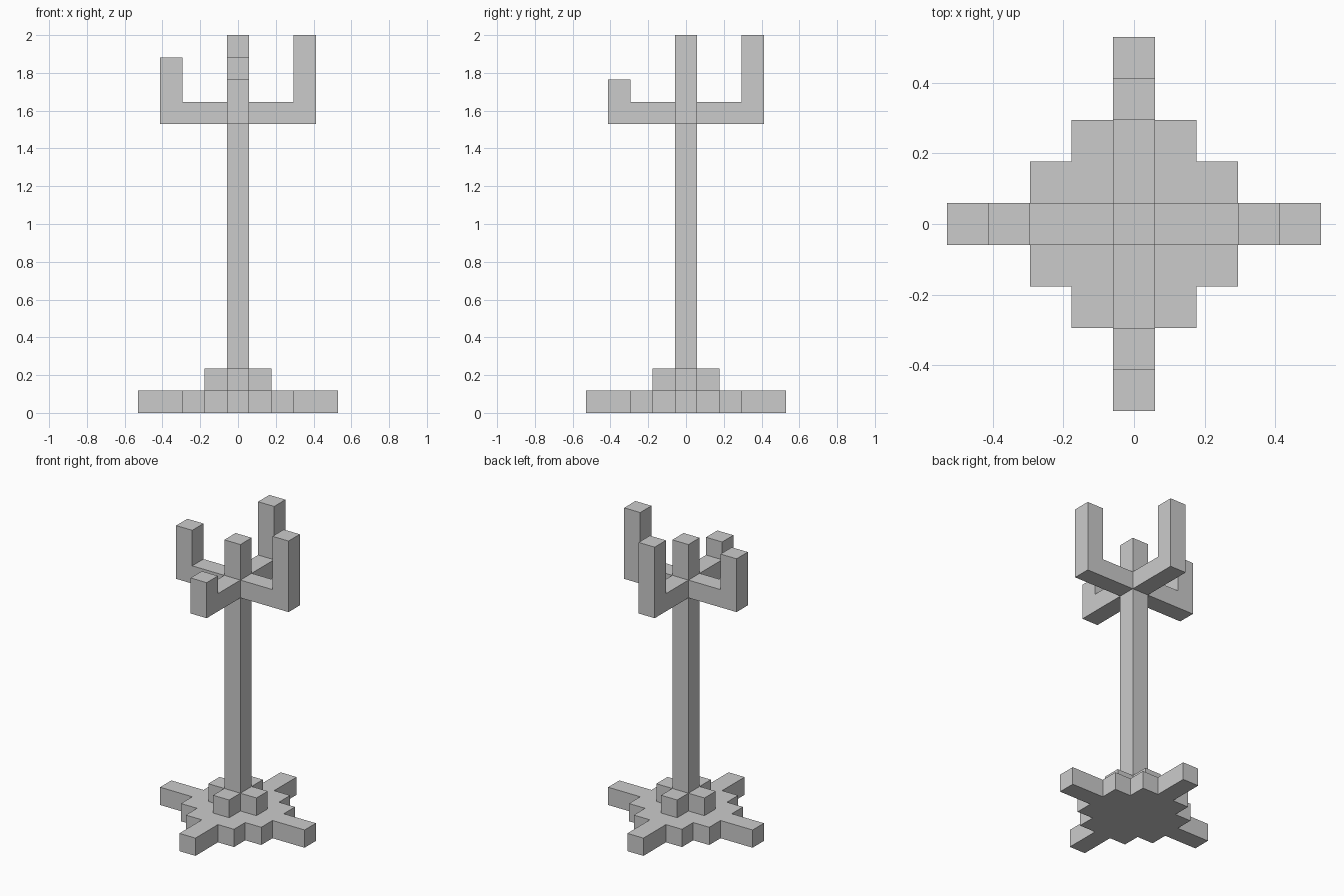
import bpy, bmesh
from math import radians
from mathutils import Matrix, Vector

if "Cube" in bpy.data.objects:
    bpy.data.objects.remove(bpy.data.objects["Cube"])

U = 2 / 17  # one block; the model is 17 blocks tall


def prism(name, points, extrude, rotation=0):
    """Extrude a flat outline (in blocks) into a solid, then turn it about z."""
    bm = bmesh.new()
    face = bm.faces.new([bm.verts.new(p) for p in points])
    result = bmesh.ops.extrude_face_region(bm, geom=[face])
    verts = [v for v in result["geom"] if isinstance(v, bmesh.types.BMVert)]
    bmesh.ops.translate(bm, vec=Vector(extrude), verts=verts)
    if face.is_valid and len(face.link_loops if hasattr(face, "link_loops") else face.loops) == 0:
        bm.faces.remove(face)
    bmesh.ops.recalc_face_normals(bm, faces=bm.faces)
    bm.transform(Matrix.Rotation(radians(rotation), 4, "Z") @ Matrix.Scale(U, 4))
    mesh = bpy.data.meshes.new(name)
    bm.to_mesh(mesh)
    bm.free()
    obj = bpy.data.objects.new(name, mesh)
    bpy.context.collection.objects.link(obj)
    return obj


def four_way(quarter, z):
    """Repeat a quarter outline around the z axis."""
    points = []
    for _ in range(4):
        points += [(x, y, z) for x, y in quarter]
        quarter = [(-y, x) for x, y in quarter]
    return points


# Stepped foot with four long toes
foot = [(4.5, .5), (2.5, .5), (2.5, 1.5), (1.5, 1.5), (1.5, 2.5), (.5, 2.5), (.5, 4.5)]
prism("foot", four_way(foot, 0), (0, 0, 1))

# Plus-shaped collar around the pole
prism("collar", four_way([(1.5, .5), (.5, .5), (.5, 1.5)], 1), (0, 0, 1))

# Pole, one block shorter than the tallest branches
prism("pole", four_way([(.5, .5)], 2), (0, 0, 14))

# L-shaped branches of different heights
for name, angle, top in (("right_branch", 0, 17), ("back_branch", 90, 17),
                         ("left_branch", 180, 16), ("front_branch", 270, 15)):
    profile = [(.5, 13), (3.5, 13), (3.5, top), (2.5, top), (2.5, 14), (.5, 14)]
    prism(name, [(d, -.5, z) for d, z in profile], (0, 1, 0), angle)
